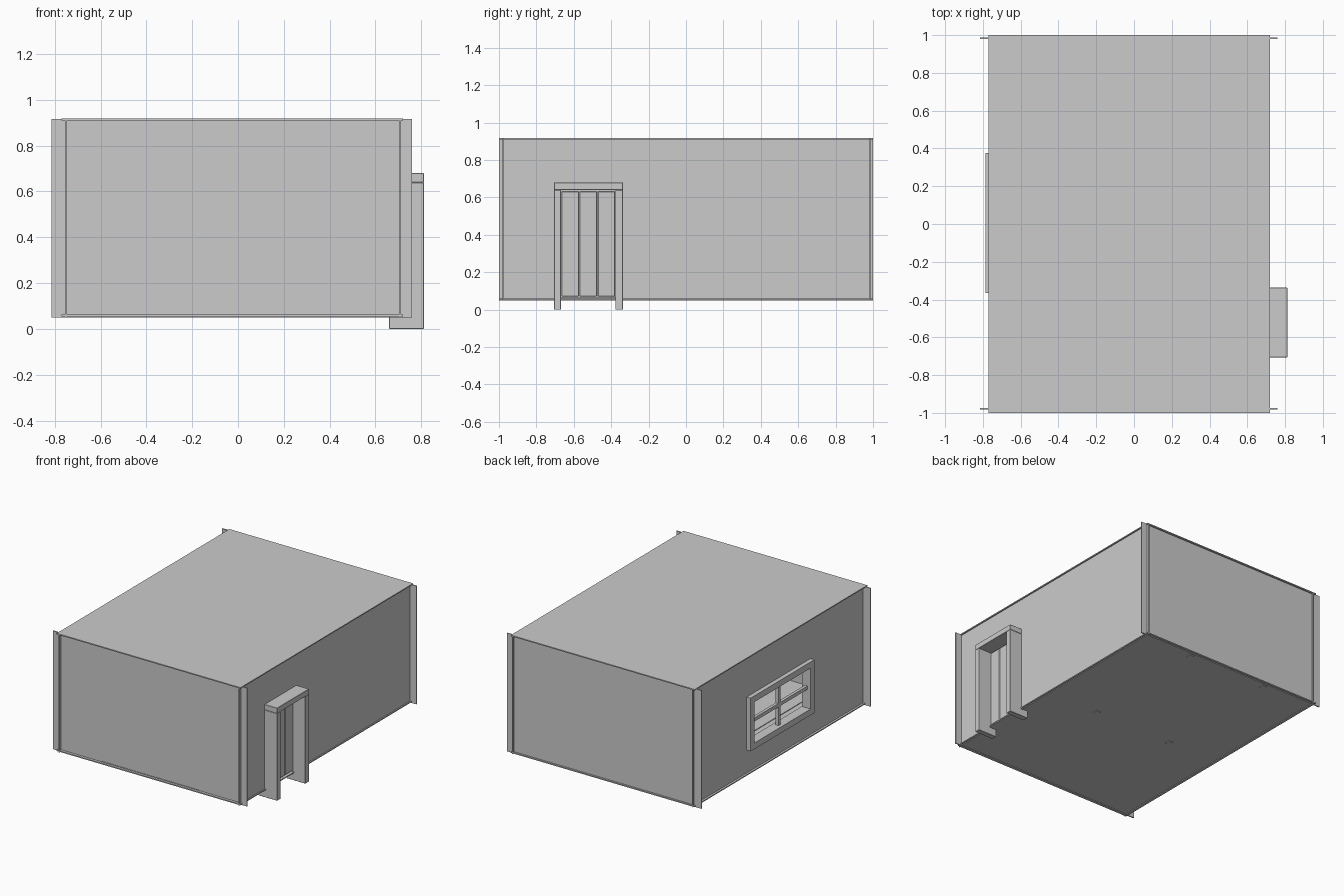
import bpy

if "Cube" in bpy.data.objects:
    bpy.data.objects.remove(bpy.data.objects["Cube"])


def box(name, x, y, z, bevel=0.0):
    """Box spanning the given (min, max) ranges."""
    bpy.ops.mesh.primitive_cube_add(size=1)
    o = bpy.context.object
    o.name = name
    for v in o.data.vertices:
        for i, (lo, hi) in enumerate((x, y, z)):
            v.co[i] = hi if v.co[i] > 0 else lo
    if bevel:
        m = o.modifiers.new("bevel", 'BEVEL')
        m.width = bevel
        m.segments = 1
    return o


def cut(wall, name, x, y, z):
    """Cut a box-shaped opening into a wall."""
    c = box(name, x, y, z)
    c.hide_render = True
    c.hide_viewport = True
    m = wall.modifiers.new("opening", 'BOOLEAN')
    m.operation = 'DIFFERENCE'
    m.solver = 'EXACT'
    m.object = c


TOP, BASE = 0.917, 0.05

# Floor and roof slabs
box("floor", (-0.77, 0.72), (-1, 1), (0.055, 0.063))
box("roof", (-0.77, 0.72), (-1, 1), (0.910, 0.918))

# Front and back walls run past the side walls at the corners
box("front_wall", (-0.815, 0.76), (-0.981, -0.973), (BASE, TOP))
box("back_wall", (-0.815, 0.76), (0.979, 0.987), (BASE, TOP))

# Side walls with door and window openings
right = box("right_wall", (0.703, 0.711), (-1, 1), (BASE, TOP))
cut(right, "door_cutter", (0.6, 0.8), (-0.68, -0.37), (-0.1, 0.65))
left = box("left_wall", (-0.755, -0.747), (-1, 1), (BASE, TOP))
cut(left, "window_cutter", (-0.9, -0.6), (-0.33, 0.34), (0.265, 0.585))

# Door frame: two jambs and a lintel
FX = (0.66, 0.812)
box("door_jamb_front", FX, (-0.706, -0.668), (0, 0.64), 0.002)
box("door_jamb_back", FX, (-0.378, -0.337), (0, 0.64), 0.002)
box("door_lintel", FX, (-0.706, -0.337), (0.64, 0.68), 0.002)

# Door leaf made of three planks
w = 0.0965
for i in range(3):
    y0 = -0.667 + i * w
    box(f"door_plank_{i + 1}", (0.692, 0.712), (y0 + 0.001, y0 + w - 0.001),
        (0.07, 0.634), 0.004)

# Window frame with crossing bars
WX, BX = (-0.787, -0.715), (-0.762, -0.74)
y0, y1, z0, z1, t = -0.365, 0.375, 0.23, 0.62, 0.045
box("window_sill", WX, (y0, y1), (z0, z0 + t))
box("window_head", WX, (y0, y1), (z1 - t, z1))
box("window_side_front", WX, (y0, y0 + t), (z0 + t, z1 - t))
box("window_side_back", WX, (y1 - t, y1), (z0 + t, z1 - t))
box("window_bar_upright", BX, (-0.008, 0.018), (z0 + t, z1 - t))
box("window_bar_level", BX, (y0 + t, y1 - t), (0.412, 0.438))

# Rug on the floor
box("rug", (-0.42, 0.37), (-0.983, 0.02), (0.063, 0.068))

# Bed against the back wall, its legs showing just under the floor
for i, x in enumerate((-0.35, 0.295)):
    for j, y in enumerate((-0.043, 0.947)):
        box(f"bed_leg_{i}{j}", (x - 0.018, x + 0.018), (y - 0.018, y + 0.018),
            (0.05, 0.13))
box("bed_frame", (-0.385, 0.33), (-0.075, 0.965), (0.12, 0.17))
box("mattress", (-0.37, 0.315), (-0.06, 0.95), (0.17, 0.24), 0.015)
box("headboard", (-0.385, 0.33), (0.95, 0.972), (0.12, 0.38))
box("pillow", (-0.2, 0.145), (0.74, 0.92), (0.24, 0.28), 0.015)
